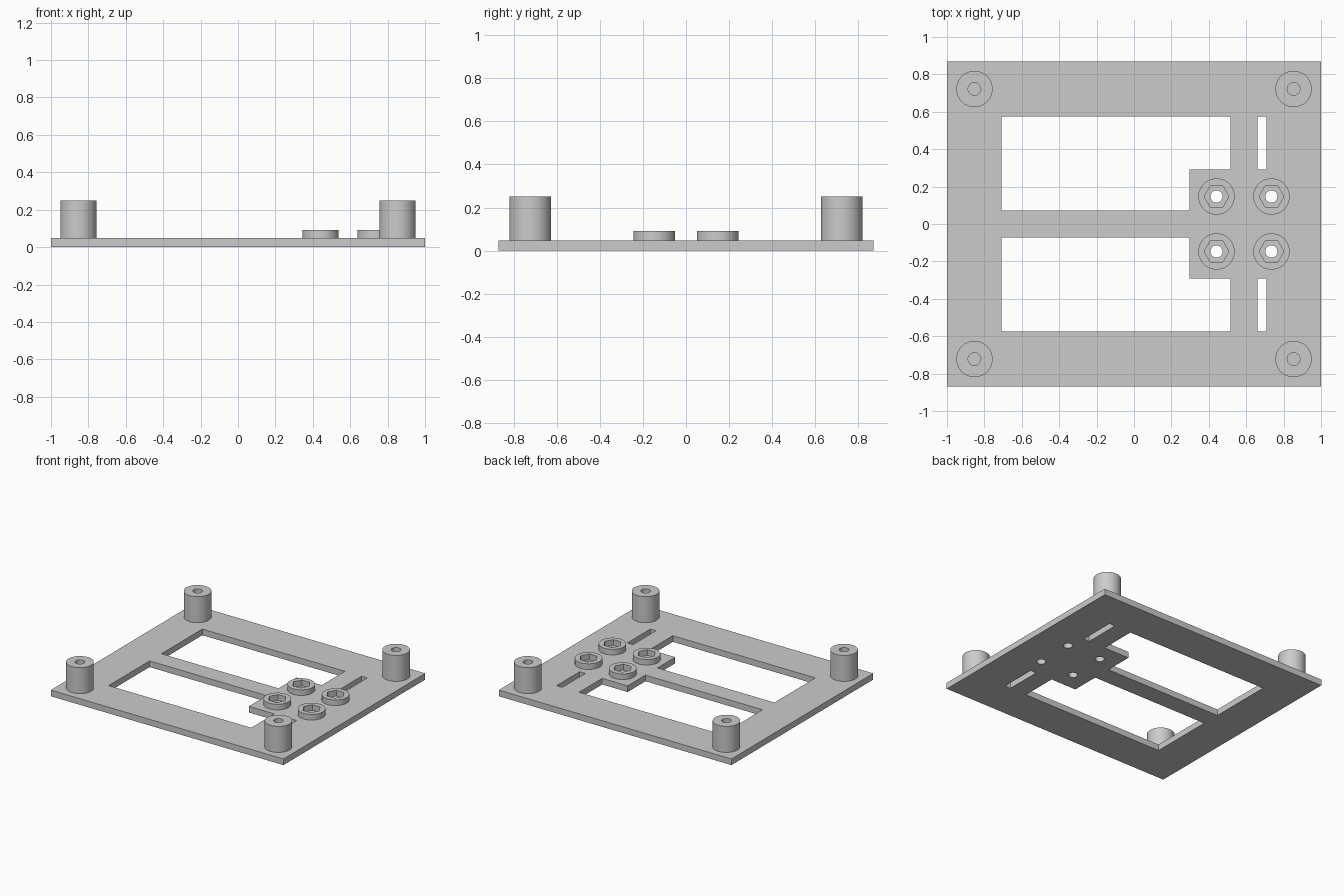
import bpy
import bmesh
from math import cos, sin, tau, radians

cube = bpy.data.objects.get("Cube")
if cube:
    bpy.data.objects.remove(cube, do_unlink=True)

# Single grey plastic
grey = bpy.data.materials.new("grey plastic")
grey.use_nodes = True
colour = (0.6, 0.6, 0.6, 1)
grey.diffuse_color = colour
grey.node_tree.nodes["Principled BSDF"].inputs["Base Color"].default_value = colour

PLATE_TOP = 0.048


def ring(radius, sides=64, x=0, y=0):
    return [(x + radius * cos(tau * i / sides), y + radius * sin(tau * i / sides))
            for i in range(sides)]


def rect(x0, x1, y0, y1):
    return [(x0, y0), (x1, y0), (x1, y1), (x0, y1)]


def prism(name, loops, z0, z1, location=(0, 0)):
    """Extrude an outline, with the remaining loops as holes, from z0 to z1."""
    bm = bmesh.new()
    caps = {z0: [], z1: []}
    for loop in loops:
        low = [bm.verts.new((x, y, z0)) for x, y in loop]
        high = [bm.verts.new((x, y, z1)) for x, y in loop]
        for i in range(len(loop)):
            j = (i + 1) % len(loop)
            bm.faces.new((low[i], low[j], high[j], high[i]))
            caps[z0].append(bm.edges.get((low[i], low[j])))
            caps[z1].append(bm.edges.get((high[i], high[j])))
    for edges in caps.values():
        bmesh.ops.triangle_fill(bm, edges=edges, use_beauty=True, normal=(0, 0, 1))
    bmesh.ops.recalc_face_normals(bm, faces=bm.faces[:])
    for face in bm.faces:
        face.smooth = True
    mesh = bpy.data.meshes.new(name)
    bm.to_mesh(mesh)
    bm.free()
    mesh.set_sharp_from_angle(angle=radians(30))
    mesh.materials.append(grey)
    obj = bpy.data.objects.new(name, mesh)
    obj.location = (*location, 0)
    bpy.context.collection.objects.link(obj)
    return obj


# Base plate with windows, slots and bolt holes, mirrored front to back
bolts = [(x, y) for x in (0.441, 0.735) for y in (-0.147, 0.147)]
window = [(-0.709, 0.073), (0.297, 0.073), (0.297, 0.292),
          (0.516, 0.292), (0.516, 0.575), (-0.709, 0.575)]
slot = rect(0.66, 0.709, 0.292, 0.575)
plate = [rect(-1, 1, -0.87, 0.87)]
for side in (1, -1):
    plate += [[(x, y * side) for x, y in hole] for hole in (window, slot)]
plate += [ring(0.033, 32, x, y) for x, y in bolts]
prism("base_plate", plate, 0, PLATE_TOP)

# Low collars with hexagonal nut pockets
for i, spot in enumerate(bolts, 1):
    prism(f"nut_collar_{i}", [ring(0.097), ring(0.066, 6)], PLATE_TOP, 0.092, spot)

# Tall corner standoffs with blind screw holes
for x_name, x in (("right", -0.853), ("left", 0.853)):
    for y_name, y in (("front", -0.722), ("back", 0.722)):
        prism(f"{y_name}_{x_name}_standoff", [ring(0.097), ring(0.034, 32)],
              PLATE_TOP, 0.25, (x, y))
